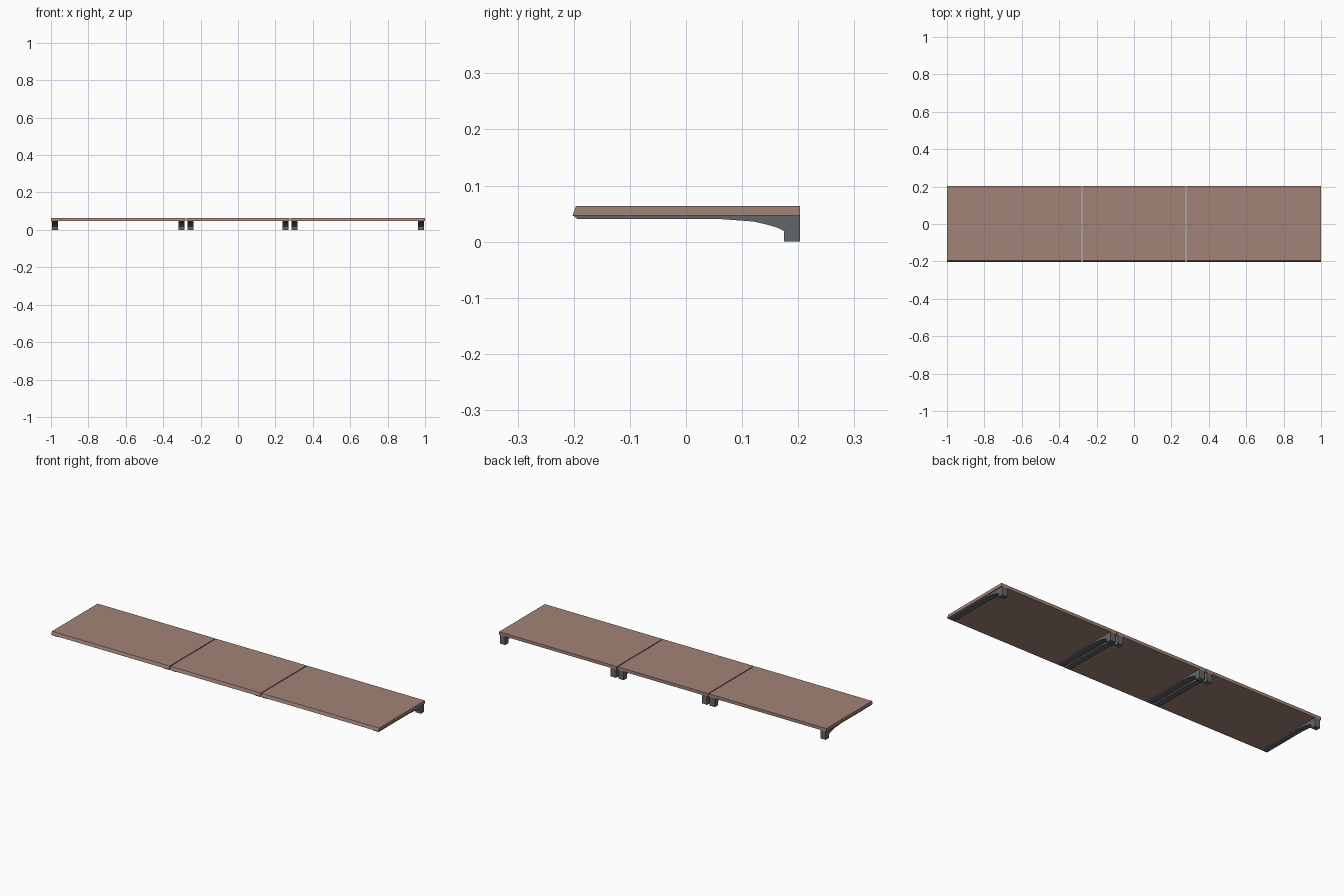
import bpy

if "Cube" in bpy.data.objects:
    bpy.data.objects.remove(bpy.data.objects["Cube"])


def material(name, rgb):
    m = bpy.data.materials.new(name)
    m.diffuse_color = (*rgb, 1)
    m.use_nodes = True
    m.node_tree.nodes["Principled BSDF"].inputs["Base Color"].default_value = m.diffuse_color
    return m


wood = material("brown_wood", (0.36, 0.23, 0.185))
metal = material("dark_grey_metal", (0.125, 0.135, 0.14))


def extrude_x(name, profile, x0, x1, mat):
    """Solid made by sweeping a (y, z) profile from x0 to x1."""
    n = len(profile)
    verts = [(x, y, z) for x in (x0, x1) for y, z in profile]
    faces = [tuple(reversed(range(n))), tuple(range(n, 2 * n))]
    faces += [(i, (i + 1) % n, n + (i + 1) % n, n + i) for i in range(n)]
    me = bpy.data.meshes.new(name)
    me.from_pydata(verts, [], faces)
    me.materials.append(mat)
    ob = bpy.data.objects.new(name, me)
    bpy.context.collection.objects.link(ob)
    return ob


# Board profile with a slanted front edge
board = [(-0.202, 0.047), (0.203, 0.047), (0.203, 0.064), (-0.196, 0.064)]

# Cantilever bracket profile: thin arm curving down into a rear foot
bracket = [(-0.202, 0.047), (-0.193, 0.04), (0.065, 0.04), (0.12, 0.036),
           (0.142, 0.031), (0.163, 0.025), (0.175, 0.019), (0.175, 0.0),
           (0.203, 0.0), (0.203, 0.047)]

# Three boards, each with a bracket near both ends
sections = {"left": (-1.0, -0.281), "middle": (-0.276, 0.276), "right": (0.281, 1.0)}
inset, width = 0.005, 0.032
for side, (a, b) in sections.items():
    extrude_x(side + "_board", board, a, b, wood)
    extrude_x(side + "_bracket_a", bracket, a + inset, a + inset + width, metal)
    extrude_x(side + "_bracket_b", bracket, b - inset - width, b - inset, metal)
